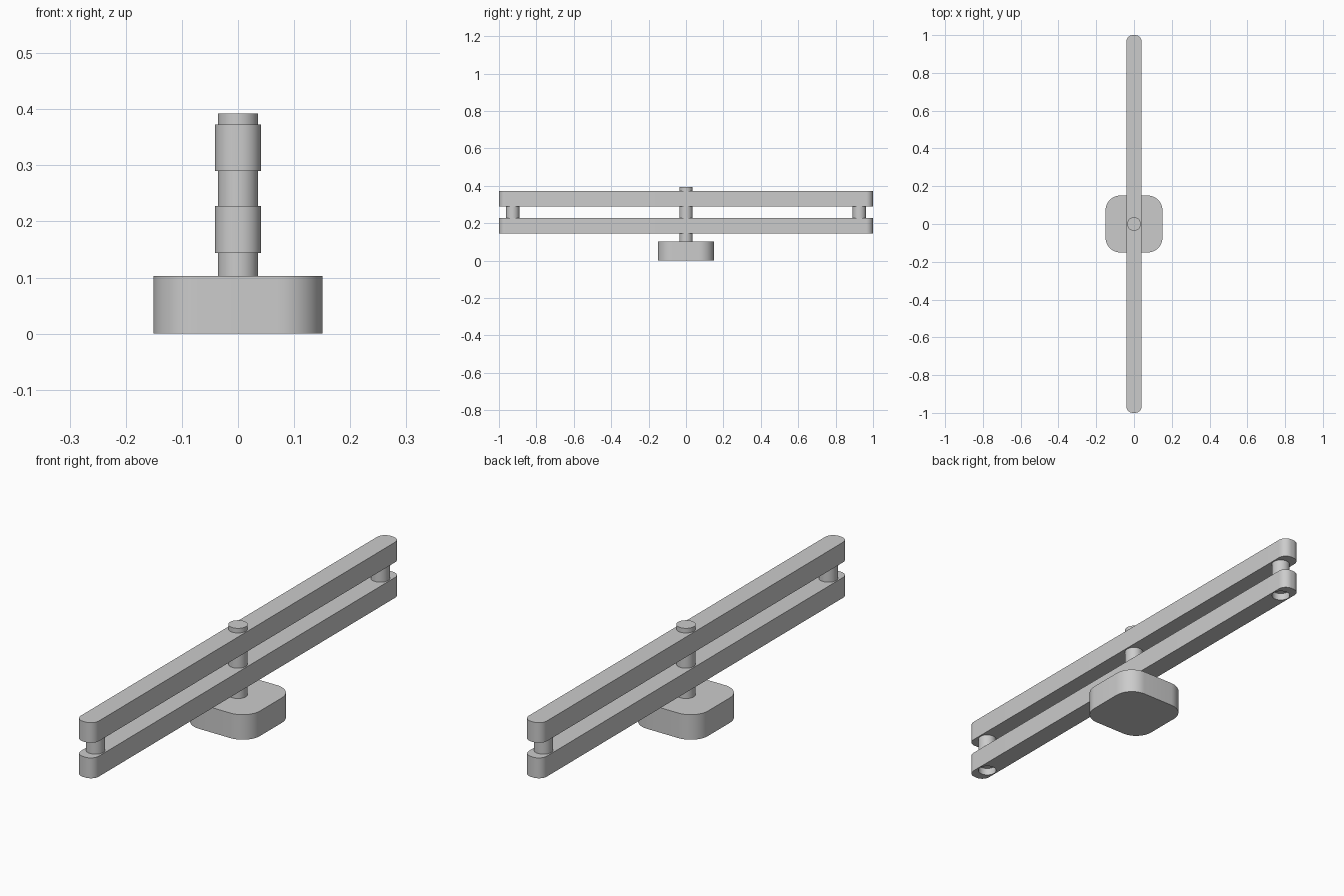
import bpy, bmesh, math

cube = bpy.data.objects.get("Cube")
if cube:
    bpy.data.objects.remove(cube)

grey = bpy.data.materials.new("plain grey")
grey.use_nodes = True
colour = (0.6, 0.6, 0.6, 1)
grey.diffuse_color = colour
grey.node_tree.nodes["Principled BSDF"].inputs["Base Color"].default_value = colour


def prism(name, hx, hy, radius, z0, z1, y=0, steps=12):
    """Upright rounded box; a full corner radius gives a cylinder."""
    bm = bmesh.new()
    verts = []
    for corner, (sx, sy) in enumerate([(1, 1), (-1, 1), (-1, -1), (1, -1)]):
        for i in range(steps + 1):
            a = (corner + i / steps) * math.pi / 2
            verts.append(bm.verts.new((sx * (hx - radius) + radius * math.cos(a),
                                       y + sy * (hy - radius) + radius * math.sin(a), z0)))
    bmesh.ops.remove_doubles(bm, verts=bm.verts[:], dist=1e-5)
    bm.verts.ensure_lookup_table()
    face = bm.faces.new(bm.verts[:])
    extruded = bmesh.ops.extrude_face_region(bm, geom=[face], use_keep_orig=True)
    top = [v for v in extruded["geom"] if isinstance(v, bmesh.types.BMVert)]
    bmesh.ops.translate(bm, verts=top, vec=(0, 0, z1 - z0))
    bmesh.ops.recalc_face_normals(bm, faces=bm.faces[:])
    mesh = bpy.data.meshes.new(name)
    bm.to_mesh(mesh)
    bm.free()
    mesh.materials.append(grey)
    obj = bpy.data.objects.new(name, mesh)
    bpy.context.collection.objects.link(obj)
    return obj


def smooth(obj):
    bpy.ops.object.select_all(action="DESELECT")
    obj.select_set(True)
    bpy.context.view_layer.objects.active = obj
    bpy.ops.object.shade_smooth_by_angle(angle=math.radians(35))


POST = 0.036
END = 0.927

# Foot, twin rails and central post
parts = [
    prism("base", 0.151, 0.151, 0.08, 0, 0.103),
    prism("lower_rail", 0.041, 1, 0.036, 0.144, 0.228),
    prism("upper_rail", 0.041, 1, 0.036, 0.29, 0.373),
    prism("centre_post", POST, POST, POST, 0.1, 0.392),
]
lower_rail = parts[1]

# Spacer posts near the rail ends, with recesses under the lower rail
for side, y in (("front", -END), ("back", END)):
    parts.append(prism(side + "_spacer", POST, POST, POST, 0.22, 0.3, y))
    cutter = prism(side + "_recess_cutter", POST, POST, POST, 0.1, 0.174, y)
    cut = lower_rail.modifiers.new(side + "_recess", "BOOLEAN")
    cut.operation = "DIFFERENCE"
    cut.solver = "EXACT"
    cut.object = cutter
    bpy.context.view_layer.objects.active = lower_rail
    bpy.ops.object.modifier_apply(modifier=cut.name)
    bpy.data.objects.remove(cutter)

for part in parts:
    smooth(part)
